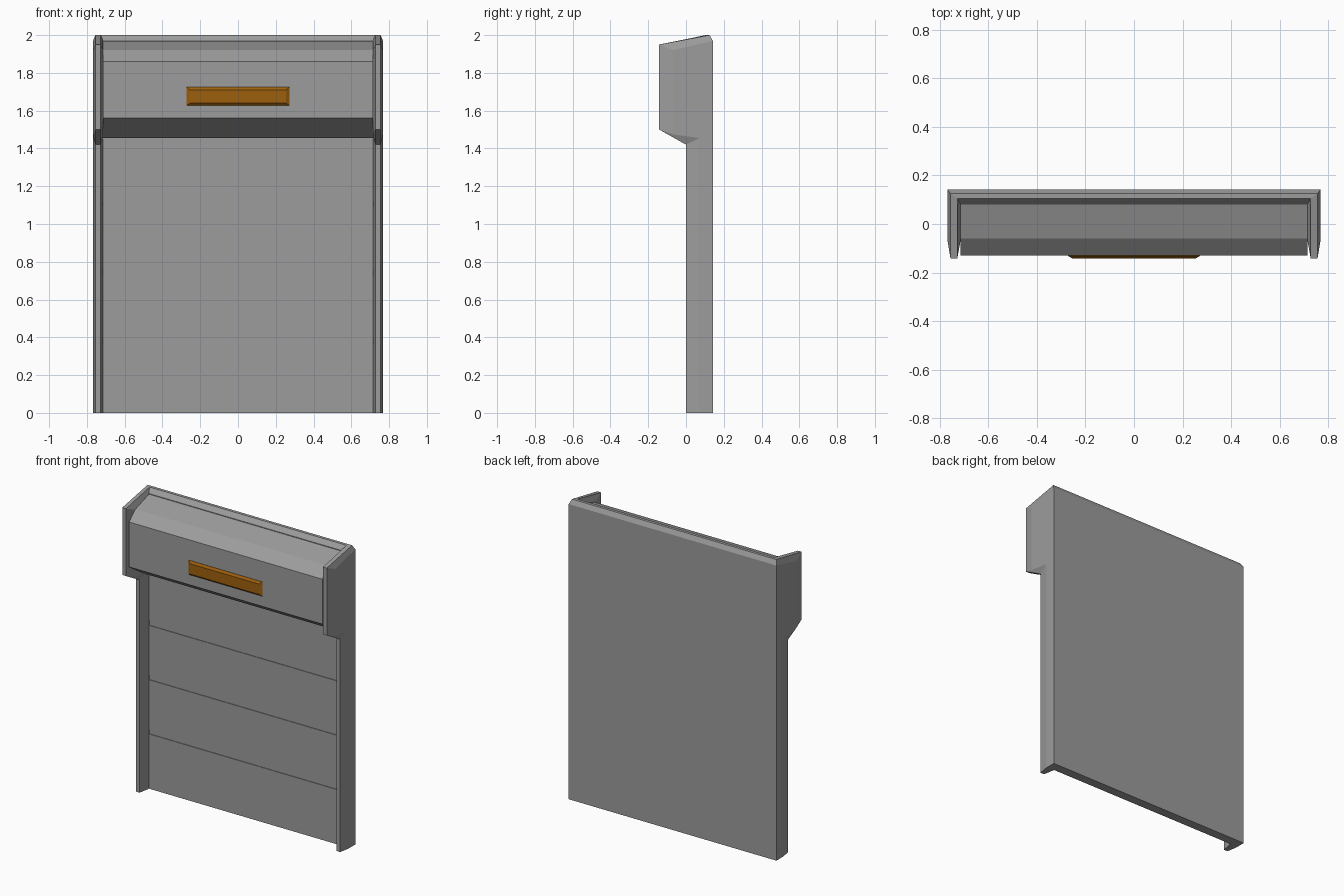
import bpy, bmesh

if "Cube" in bpy.data.objects:
    bpy.data.objects.remove(bpy.data.objects["Cube"])

W = 0.714  # half width between the side posts


def material(name, rgb):
    mat = bpy.data.materials.new(name)
    mat.diffuse_color = (*rgb, 1)
    mat.use_nodes = True
    mat.node_tree.nodes["Principled BSDF"].inputs["Base Color"].default_value = mat.diffuse_color
    return mat


grey = material("dark_grey", (0.335, 0.335, 0.335))
orange = material("orange", (0.337, 0.115, 0.004))


def make_object(name, loops, mat):
    """Skin a list of matching 3D loops and cap both ends."""
    bm = bmesh.new()
    rings = [[bm.verts.new(p) for p in loop] for loop in loops]
    n = len(rings[0])
    for a, b in zip(rings, rings[1:]):
        for i in range(n):
            j = (i + 1) % n
            bm.faces.new((a[i], a[j], b[j], b[i]))
    bm.faces.new(rings[0])
    bm.faces.new(rings[-1])
    bmesh.ops.recalc_face_normals(bm, faces=bm.faces)
    mesh = bpy.data.meshes.new(name)
    bm.to_mesh(mesh)
    bm.free()
    mesh.materials.append(mat)
    obj = bpy.data.objects.new(name, mesh)
    bpy.context.collection.objects.link(obj)
    return obj


def section(x, profile):
    return [(x, y, z) for y, z in profile]


# Back wall: slat grooves in front, chamfered top lip, ends mitred into the posts
mitre = {0.105: 0.727, 0.125: 0.755, 0.142: 0.767}
wall = [(0.08, 0)]
for z in (0.365, 0.727, 1.09):
    wall += [(0.08, z), (0.084, z), (0.084, z + 0.032), (0.08, z + 0.032)]
wall += [(0.08, 1.97), (0.105, 2.0), (0.125, 2.0), (0.142, 1.97),
         (0.142, 0), (0.125, 0), (0.105, 0)]
make_object("shutter_panel",
            [[(s * mitre.get(y, W), y, z) for y, z in wall] for s in (-1, 1)], grey)

# Roller housing across the top
housing = [(0.085, 1.967), (-0.06, 1.92), (-0.13, 1.86),
           (-0.13, 1.56), (0.03, 1.455), (0.085, 1.455)]
make_object("roller_housing", [section(-W, housing), section(W, housing)], grey)


# Side posts: bracket outline, bevelled towards inside and outside
def front_edge(back_y):
    return [(0, 0), (0, 1.42), (-0.142, 1.50), (-0.142, 1.95),
            (back_y, 2.0), (back_y, 0)]


def inset_edge(back_y):
    return [(0.07, 0), (0.07, 1.455), (-0.07, 1.475), (-0.07, 1.92),
            (back_y, 1.97), (back_y, 0)]


for side, s in (("left", -1), ("right", 1)):
    make_object(side + "_post", [section(s * W, inset_edge(0.08)),
                                 section(s * 0.727, front_edge(0.105)),
                                 section(s * 0.755, front_edge(0.125)),
                                 section(s * 0.767, inset_edge(0.142))], grey)


# Orange indicator light with bevelled front
def rect(y, hx, z0, z1):
    return [(-hx, y, z0), (hx, y, z0), (hx, y, z1), (-hx, y, z1)]


make_object("indicator_light", [rect(-0.125, 0.272, 1.628, 1.724),
                                rect(-0.131, 0.272, 1.628, 1.724),
                                rect(-0.142, 0.253, 1.64, 1.709)], orange)
